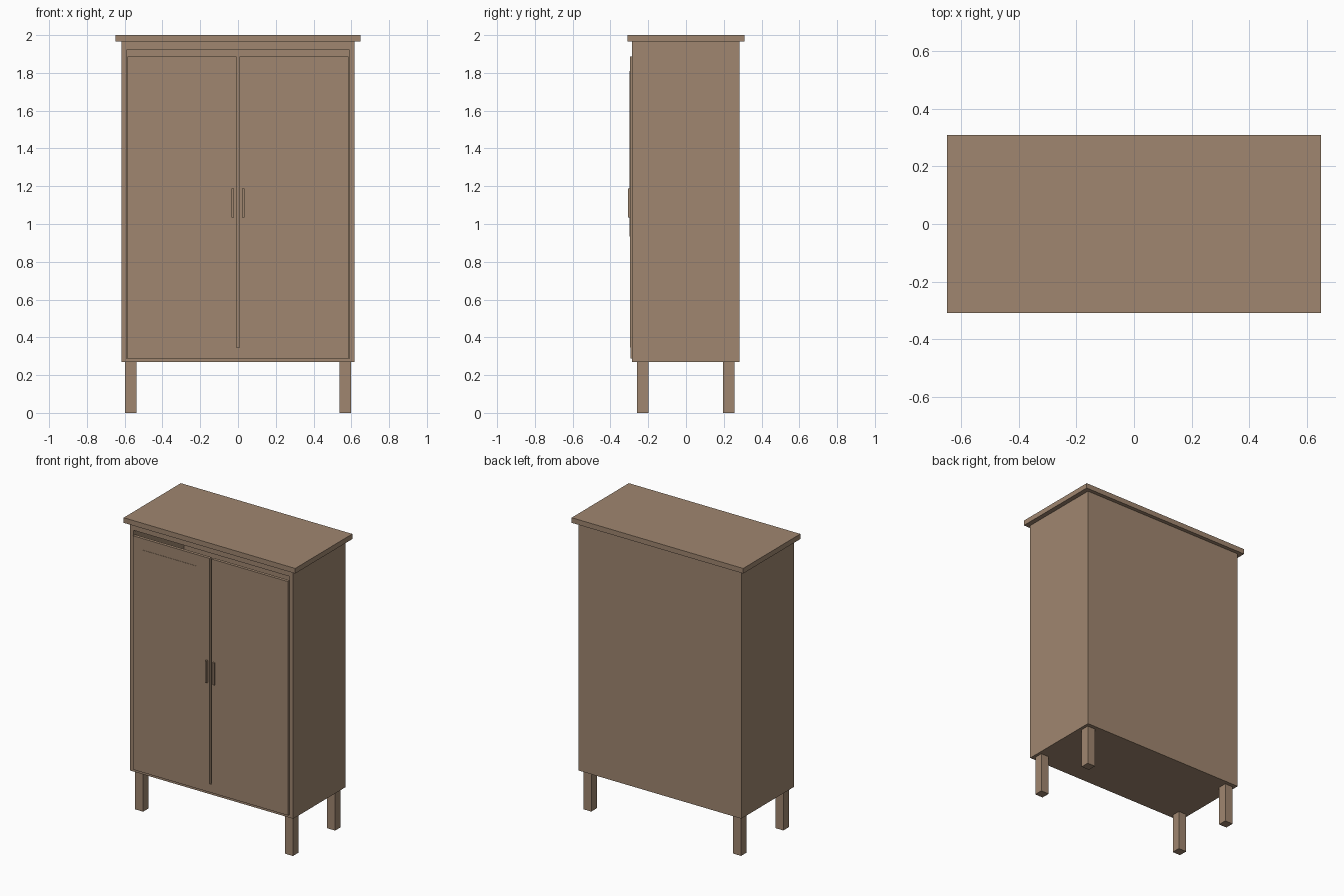
import bpy

if "Cube" in bpy.data.objects:
    bpy.data.objects.remove(bpy.data.objects["Cube"])

wood = bpy.data.materials.new("brown_wood")
wood.diffuse_color = (0.35, 0.24, 0.16, 1)
wood.use_nodes = True
wood.node_tree.nodes["Principled BSDF"].inputs["Base Color"].default_value = wood.diffuse_color


def box(name, x, y, z):
    """Box spanning the given (min, max) ranges."""
    bpy.ops.mesh.primitive_cube_add(size=1)
    o = bpy.context.object
    o.name = name
    spans = (x, y, z)
    for v in o.data.vertices:
        v.co = [s[0] if c < 0 else s[1] for c, s in zip(v.co, spans)]
    o.data.materials.append(wood)
    return o


W, IN = 0.617, 0.591          # outer and inner half width of the carcass
F, B = -0.285, 0.283          # front and back of the carcass

# Hollow carcass, open at the front
box("bottom_panel", (-W, W), (F, B), (0.27, 0.288))
box("upper_panel", (-IN, IN), (F, B), (1.92, 1.965))
box("back_panel", (-IN, IN), (B - 0.02, B), (0.288, 1.92))
box("top_board", (-0.649, 0.649), (-0.309, 0.309), (1.965, 2.0))

# Rail below the doors
box("bottom_rail", (-0.586, 0.586), (-0.295, -0.275), (0.288, 0.345))

# Paired parts on each side
for side, s in (("left", -1), ("right", 1)):
    def span(a, b):
        return tuple(sorted((a * s, b * s)))

    box(side + "_side_panel", span(IN, W), (F, B), (0.288, 1.965))
    box(side + "_door", span(0.008, 0.586), (-0.296, -0.275), (0.345, 1.888))
    box(side + "_handle", span(0.021, 0.035), (-0.308, -0.296), (1.035, 1.187))
    for end, y in (("front", (-0.259, -0.199)), ("back", (0.197, 0.257))):
        box(f"{end}_{side}_leg", span(0.537, 0.597), y, (0, 0.27))

# Thin mirror panel on the left door
box("door_mirror", (-0.518, -0.105), (-0.298, -0.296), (0.935, 1.81))
